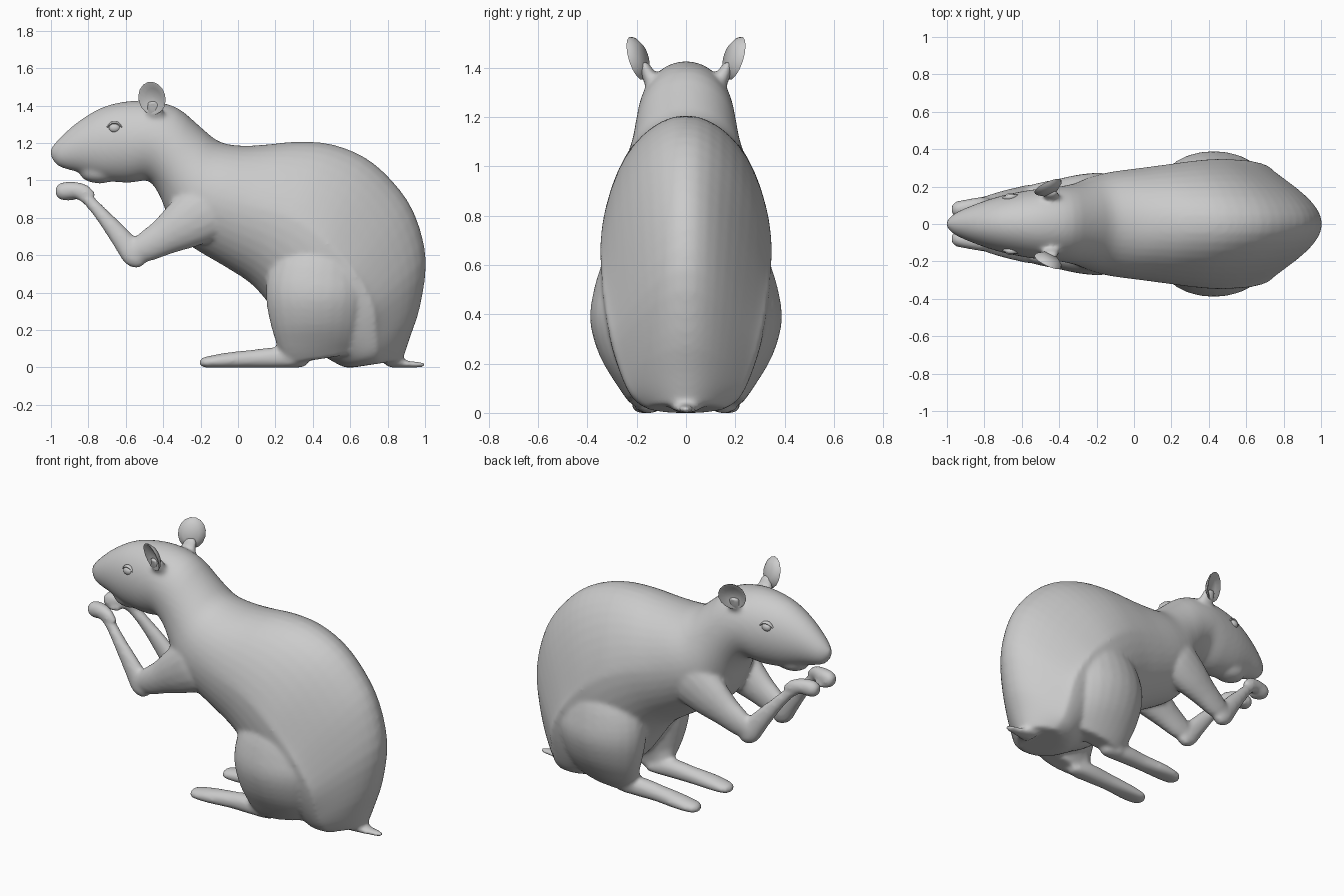
import bpy, bmesh, math
from mathutils import Vector

fur = bpy.data.materials.new("grey_fur")
fur.diffuse_color = (0.6, 0.6, 0.6, 1)
skin = bmesh.new()          # collects every part that melts into one skin


def make_object(name, me):
    me.materials.append(fur)
    me.shade_smooth()
    me.set_sharp_from_angle(angle=math.radians(50))
    ob = bpy.data.objects.new(name, me)
    bpy.context.collection.objects.link(ob)
    return ob


def finish(bm, name=None):
    """Make a named object, or add the part to the shared skin."""
    bmesh.ops.recalc_face_normals(bm, faces=bm.faces)
    for v in bm.verts:
        v.co.z = max(v.co.z, 0)
    me = bpy.data.meshes.new(name or "part")
    bm.to_mesh(me)
    bm.free()
    if name:
        make_object(name, me)
    else:
        skin.from_mesh(me)
        bpy.data.meshes.remove(me)


def smooth_rows(rows, steps):
    """Catmull-Rom interpolation of equal-length tuples."""
    out = []
    for i in range(len(rows) - 1):
        a, b, c, d = (rows[max(i - 1, 0)], rows[i], rows[i + 1],
                      rows[min(i + 2, len(rows) - 1)])
        for k in range(steps):
            t = k / steps
            out.append(tuple(
                0.5 * (2 * q + (r - p) * t + (2 * p - 5 * q + 4 * r - s) * t * t
                       + (3 * q - p - 3 * r + s) * t ** 3)
                for p, q, r, s in zip(a, b, c, d)))
    return out + [rows[-1]]


def loft(sections, sides, name=None):
    """Skin sections (centre, half axis u, half axis v, ridge on the u side)."""
    bm = bmesh.new()
    rings = []
    for c, u, v, ridge in sections:
        ring = []
        for j in range(sides):
            co = math.cos(2 * math.pi * j / sides)
            si = math.sin(2 * math.pi * j / sides)
            if co > 0:
                si *= 1 - 0.25 * (ridge - 1) * co
                co = co ** ridge
            ring.append(bm.verts.new(c + u * co + v * si))
        rings.append(ring)
    for r, s in zip(rings, rings[1:]):
        for j in range(sides):
            k = (j + 1) % sides
            bm.faces.new((r[j], r[k], s[k], s[j]))
    bm.faces.new(rings[0])
    bm.faces.new(rings[-1])
    finish(bm, name)


def limb(rows, side, sides=16, steps=3, name=None):
    """Tube along (x, y, z, radius in profile, radius across)."""
    pts = smooth_rows(rows, steps)
    secs = []
    for i, (x, y, z, rp, ry) in enumerate(pts):
        a, b = pts[max(i - 1, 0)], pts[min(i + 1, len(pts) - 1)]
        t = Vector((b[0] - a[0], 0, b[2] - a[2])).normalized()
        u = t.cross(Vector((0, 1, 0)))
        secs.append((Vector((x, side * y, z)), u * max(rp, 0.003),
                     Vector((0, max(ry, 0.003), 0)), 1))
    loft(secs, sides, name)


def ball(loc, size, name=None):
    bm = bmesh.new()
    bmesh.ops.create_uvsphere(bm, u_segments=16, v_segments=10, radius=1)
    for v in bm.verts:
        v.co = Vector(a * b + c for a, b, c in zip(v.co, size, loc))
    finish(bm, name)


# Head, neck and body: top x, top z, bottom x, bottom z, half width, ridge
body = [
    (-1.005, 1.165, -1.0, 1.125, 0.015, 1), (-0.955, 1.225, -0.96, 1.075, 0.058, 1),
    (-0.85, 1.317, -0.85, 1.042, 0.105, 1), (-0.72, 1.392, -0.72, 1.0, 0.148, 1),
    (-0.58, 1.424, -0.58, 0.987, 0.178, 1), (-0.45, 1.422, -0.48, 0.997, 0.193, 1),
    (-0.32, 1.385, -0.42, 0.92, 0.205, 1), (-0.2, 1.285, -0.38, 0.82, 0.225, 1),
    (-0.1, 1.207, -0.33, 0.72, 0.255, 1), (0.02, 1.185, -0.24, 0.64, 0.28, 1),
    (0.16, 1.192, -0.08, 0.545, 0.30, 1.1), (0.32, 1.207, 0.06, 0.455, 0.32, 1.2),
    (0.5, 1.193, 0.15, 0.36, 0.338, 1.3), (0.68, 1.122, 0.22, 0.26, 0.348, 1.45),
    (0.83, 0.992, 0.28, 0.18, 0.345, 1.6), (0.945, 0.82, 0.35, 0.12, 0.335, 1.75),
    (1.005, 0.58, 0.44, 0.07, 0.31, 1.8), (0.975, 0.33, 0.50, 0.035, 0.27, 1.7),
    (0.92, 0.16, 0.57, 0.0, 0.225, 1.6), (0.88, 0.04, 0.62, 0.0, 0.16, 1.5),
]
secs = []
for tx, tz, bx, bz, w, ridge in smooth_rows(body, 3):
    top, bot = Vector((tx, 0, tz)), Vector((bx, 0, bz))
    secs.append(((top + bot) / 2, (top - bot) / 2, Vector((0, w, 0)), ridge))
loft(secs, 40)

# Lower jaw and tail stub
ball((-0.74, 0, 1.045), (0.11, 0.085, 0.062))
limb([(0.80, 0, 0.04, 0.04, 0.08), (0.89, 0, 0.018, 0.022, 0.045),
      (0.96, 0, 0.015, 0.016, 0.03), (1.0, 0, 0.012, 0.012, 0.015)], 1, 12)

for s, tag in ((-1, "right"), (1, "left")):
    # Haunch, shin and long foot
    limb([(0.46, 0.15, 0.74, 0.10, 0.06), (0.45, 0.18, 0.62, 0.22, 0.15),
          (0.43, 0.205, 0.48, 0.27, 0.173), (0.425, 0.215, 0.36, 0.275, 0.173),
          (0.425, 0.21, 0.23, 0.25, 0.14), (0.43, 0.19, 0.12, 0.215, 0.095),
          (0.44, 0.17, 0.045, 0.17, 0.06)], s, 24)
    limb([(0.34, 0.20, 0.30, 0.14, 0.09), (0.31, 0.19, 0.16, 0.115, 0.075),
          (0.29, 0.17, 0.07, 0.08, 0.055), (0.30, 0.165, 0.02, 0.06, 0.045)], s)
    limb([(0.37, 0.15, 0.02, 0.012, 0.02), (0.34, 0.152, 0.03, 0.035, 0.045),
          (0.22, 0.155, 0.05, 0.057, 0.055), (0.08, 0.155, 0.045, 0.05, 0.052),
          (-0.06, 0.16, 0.035, 0.044, 0.06), (-0.15, 0.16, 0.028, 0.034, 0.058),
          (-0.19, 0.16, 0.025, 0.027, 0.045), (-0.205, 0.16, 0.025, 0.012, 0.02)], s)

    # Upper arm, forearm and raised paw
    limb([(-0.06, 0.16, 0.90, 0.08, 0.05), (-0.15, 0.18, 0.85, 0.16, 0.09),
          (-0.27, 0.18, 0.775, 0.142, 0.088), (-0.40, 0.175, 0.695, 0.10, 0.067),
          (-0.50, 0.17, 0.64, 0.08, 0.052), (-0.57, 0.165, 0.61, 0.055, 0.04)], s)
    limb([(-0.52, 0.165, 0.54, 0.025, 0.025), (-0.55, 0.165, 0.59, 0.065, 0.045),
          (-0.62, 0.155, 0.685, 0.058, 0.042), (-0.71, 0.14, 0.795, 0.042, 0.036),
          (-0.79, 0.12, 0.885, 0.033, 0.032), (-0.85, 0.105, 0.93, 0.03, 0.03)], s)
    limb([(-0.77, 0.12, 0.91, 0.02, 0.02), (-0.82, 0.11, 0.935, 0.043, 0.035),
          (-0.88, 0.09, 0.947, 0.047, 0.045), (-0.935, 0.08, 0.94, 0.05, 0.045),
          (-0.965, 0.078, 0.932, 0.035, 0.035), (-0.975, 0.078, 0.93, 0.012, 0.012)], s)
    ball((-0.90, s * 0.055, 0.91), (0.05, 0.022, 0.022))

    # Ear root
    limb([(-0.44, 0.11, 1.30, 0.07, 0.04), (-0.445, 0.145, 1.36, 0.05, 0.035),
          (-0.45, 0.175, 1.425, 0.04, 0.022)], s, 12)

    # Cupped ear
    up = Vector((0.06, s * 0.32, 0.95)).normalized()
    axis = Vector((-0.4, s * 0.87, -0.27)).normalized()
    across = axis.cross(up).normalized()
    centre = Vector((-0.455, s * 0.19, 1.442))
    bowl = [(0.05, -0.022), (0.6, -0.02), (0.92, 0.0), (1.0, 0.012),
            (0.9, 0.012), (0.55, -0.004), (0.05, -0.008)]
    loft([(centre + axis * d, up * 0.092 * r, across * 0.08 * r, 1)
          for r, d in bowl], 16, "ear_" + tag)

    # Eye with a raised lid
    ball((-0.66, s * 0.147, 1.28), (0.03, 0.018, 0.024), "eye_" + tag)
    limb([(-0.70, 0.138, 1.283, 0.004, 0.006), (-0.675, 0.143, 1.305, 0.008, 0.013),
          (-0.645, 0.146, 1.305, 0.008, 0.013), (-0.62, 0.152, 1.283, 0.004, 0.006)],
         s, 8, name="eyelid_" + tag)

# Melt body and limbs into one continuous skin
mesh = bpy.data.meshes.new("body_and_limbs")
skin.to_mesh(mesh)
skin.free()
body_ob = make_object("body_and_limbs", mesh)
rem = body_ob.modifiers.new("blend", 'REMESH')
rem.mode = 'VOXEL'
rem.voxel_size = 0.012
rem.use_smooth_shade = True
smo = body_ob.modifiers.new("soften", 'SMOOTH')
smo.factor = 0.5
smo.iterations = 10
